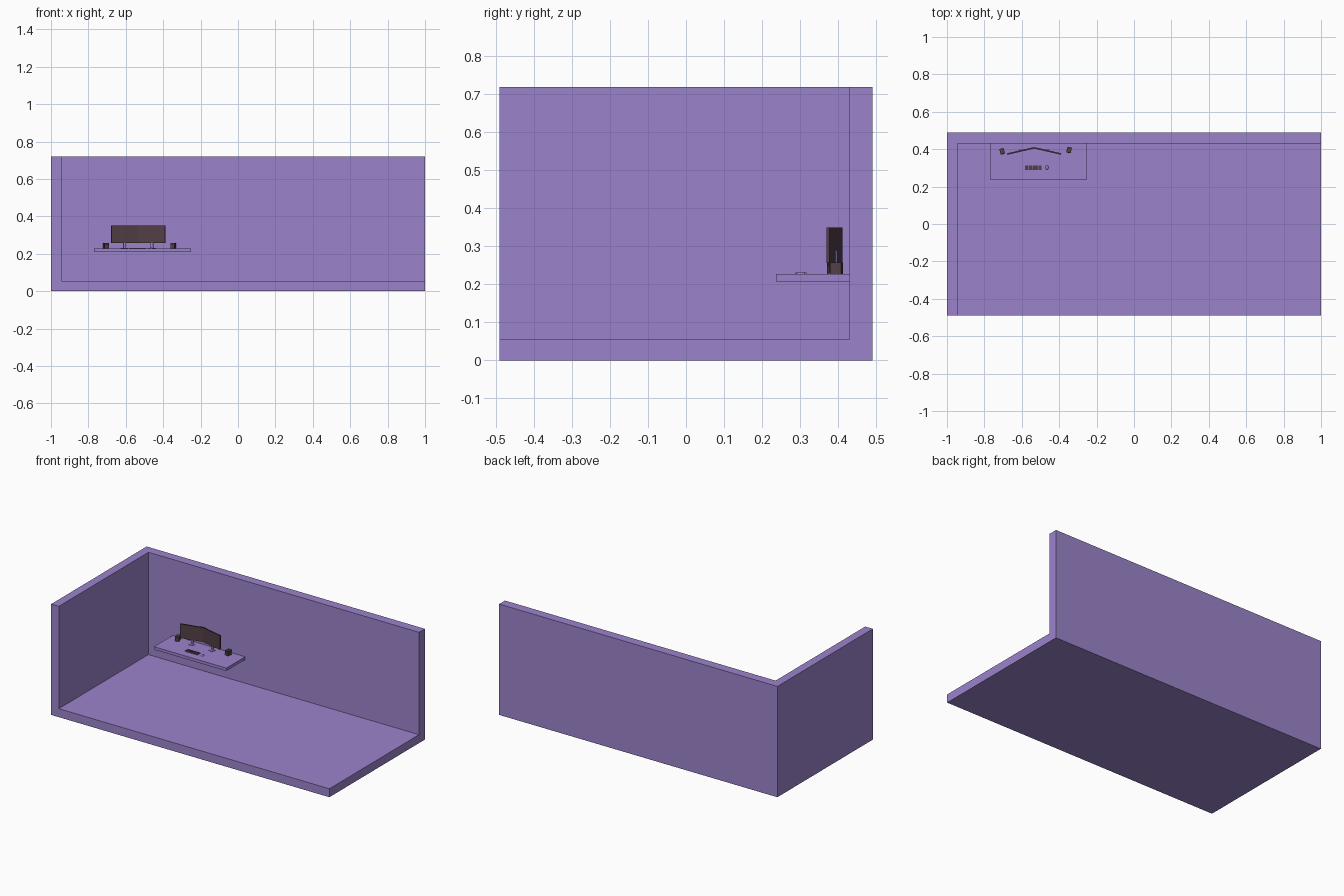
import bpy, bmesh, math
from mathutils import Matrix, Vector

if "Cube" in bpy.data.objects:
    bpy.data.objects.remove(bpy.data.objects["Cube"])


def material(name, rgb):
    m = bpy.data.materials.new(name)
    m.diffuse_color = (*rgb, 1)
    m.use_nodes = True
    m.node_tree.nodes["Principled BSDF"].inputs["Base Color"].default_value = m.diffuse_color
    return m


PURPLE = material("soft purple", (0.33, 0.23, 0.60))
DARK = material("dark brown", (0.085, 0.05, 0.062))


def finish(name, bm, mat, loc=(0, 0, 0), angle=0):
    me = bpy.data.meshes.new(name)
    bm.to_mesh(me)
    bm.free()
    me.materials.append(mat)
    ob = bpy.data.objects.new(name, me)
    ob.location = loc
    ob.rotation_euler.z = angle
    bpy.context.collection.objects.link(ob)
    return ob


def add_box(bm, lo, hi):
    lo, hi = Vector(lo), Vector(hi)
    mtx = Matrix.Translation((lo + hi) / 2) @ Matrix.Diagonal((*(hi - lo), 1))
    return bmesh.ops.create_cube(bm, size=1, matrix=mtx)["verts"]


def boxes(name, mat, spans, loc=(0, 0, 0), angle=0):
    bm = bmesh.new()
    for lo, hi in spans:
        add_box(bm, lo, hi)
    return finish(name, bm, mat, loc, angle)


# Room shell: an L-shaped plan of walls standing on the floor, as one closed solid
X, Y, H, T = 1.0, 0.49, 0.72, 0.055
YB = 0.43
bm = bmesh.new()
add_box(bm, (-X, -Y, 0), (X, Y, T))
plan = [(-X, -Y), (-X + T, -Y), (-X + T, YB), (X, YB), (X, Y), (-X, Y)]
wall = bm.faces.new([bm.verts.new((x, y, T)) for x, y in plan])
ext = bmesh.ops.extrude_face_region(bm, geom=[wall], use_keep_orig=True)
top = [g for g in ext["geom"] if isinstance(g, bmesh.types.BMVert)]
bmesh.ops.translate(bm, verts=top, vec=(0, 0, H - T))
bmesh.ops.recalc_face_normals(bm, faces=bm.faces)
finish("room_shell", bm, PURPLE)

# Desk fixed to the back wall
DZ = 0.227
boxes("desk", PURPLE, [((-0.77, 0.237, 0.208), (-0.25, YB, DZ))])

# Two monitors meeting in a shallow V, each on a stand
CX, TILT, W = -0.5335, math.radians(13), 0.148
for side, name in ((-1, "left"), (1, "right")):
    ang = -side * TILT
    loc = (CX + side * 0.0725, 0.3905, 0)
    bm = bmesh.new()
    verts = add_box(bm, (-W / 2, -0.004, 0.257), (W / 2, 0.004, 0.35))
    # recessed screen inside a thin bezel
    bm.normal_update()
    front = [f for f in bm.faces if f.normal.y < -0.9]
    bmesh.ops.inset_region(bm, faces=front, thickness=0.003, depth=-0.001)
    finish(name + "_monitor", bm, DARK, loc, ang)
    boxes(name + "_monitor_stand", PURPLE, [
        ((-0.016, -0.014, DZ), (0.016, 0.014, DZ + 0.003)),
        ((-0.007, 0.003, DZ + 0.003), (0.007, 0.008, 0.29))], loc, ang)

# Speakers angled towards the seat, with two round drivers each
for x, y, a, name in ((-0.705, 0.389, 15, "left"), (-0.347, 0.396, -12, "right")):
    bm = bmesh.new()
    add_box(bm, (-0.012, -0.015, DZ), (0.012, 0.015, 0.258))
    for z, r in ((0.237, 0.008), (0.251, 0.004)):
        mtx = Matrix.Translation((0, -0.0155, z)) @ Matrix.Rotation(math.pi / 2, 4, "X")
        bmesh.ops.create_cone(bm, cap_ends=True, segments=16, radius1=r,
                              radius2=r * 0.8, depth=0.001, matrix=mtx)
    finish(name + "_speaker", bm, DARK, (x, y, 0), math.radians(a))

# Keyboard: tray with rows of keys and a space bar
KX, KY, KW, KD = -0.583, 0.287, 0.091, 0.031
boxes("keyboard_tray", PURPLE, [((KX, KY, DZ), (KX + KW, KY + KD, DZ + 0.003))])
keys = []
cols, rows = 14, 5
px, py = (KW - 0.002) / cols, (KD - 0.002) / rows
for r in range(rows):
    for c in range(cols):
        if r == 0 and 4 <= c <= 8:
            continue
        x, y = KX + 0.001 + c * px, KY + 0.001 + r * py
        keys.append(((x + 0.0004, y + 0.0004, DZ + 0.003),
                     (x + px - 0.0004, y + py - 0.0004, DZ + 0.005)))
keys.append(((KX + 0.0014 + 4 * px, KY + 0.0014, DZ + 0.003),
             (KX + 0.0006 + 9 * px, KY + 0.0006 + py, DZ + 0.005)))
boxes("keyboard_keys", DARK, keys)

# Mouse: a flattened half dome
bm = bmesh.new()
bmesh.ops.create_uvsphere(bm, u_segments=16, v_segments=8, radius=1,
                          matrix=Matrix.Diagonal((0.008, 0.012, 0.006, 1)))
bmesh.ops.bisect_plane(bm, geom=bm.verts[:] + bm.edges[:] + bm.faces[:],
                       plane_co=(0, 0, 0), plane_no=(0, 0, -1), clear_outer=True)
mouse = finish("mouse", bm, PURPLE, (-0.465, 0.302, DZ))
for p in mouse.data.polygons:
    p.use_smooth = True
